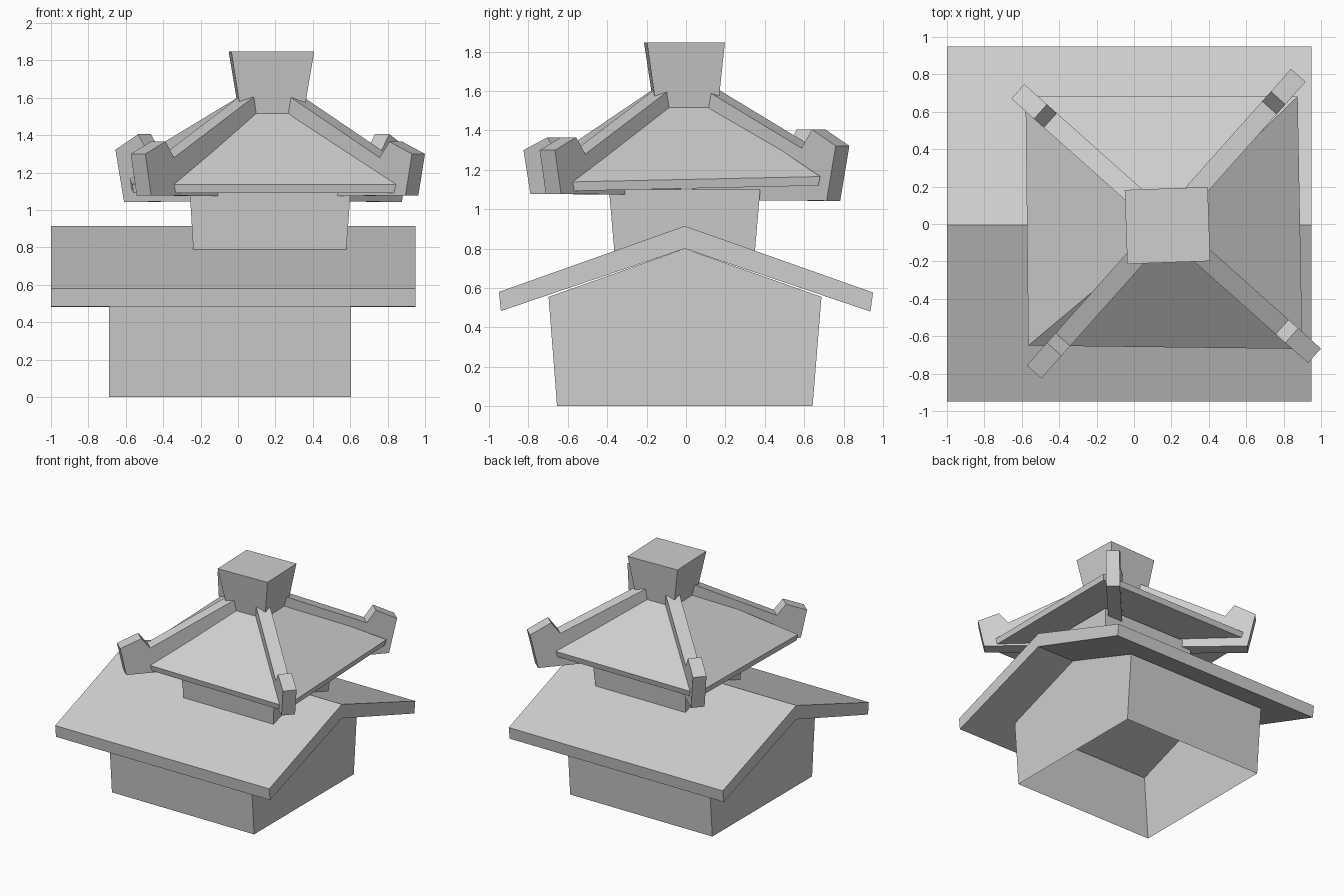
import bpy
from math import cos, sin, radians

if "Cube" in bpy.data.objects:
    bpy.data.objects.remove(bpy.data.objects["Cube"], do_unlink=True)

grey = bpy.data.materials.new("pale_grey")
grey.use_nodes = True
colour = (0.62, 0.62, 0.62, 1)
grey.diffuse_color = colour
grey.node_tree.nodes["Principled BSDF"].inputs["Base Color"].default_value = colour


def add_object(name, verts, faces):
    mesh = bpy.data.meshes.new(name)
    mesh.from_pydata(verts, [], faces)
    mesh.materials.append(grey)
    obj = bpy.data.objects.new(name, mesh)
    bpy.context.collection.objects.link(obj)
    return obj


def loft(name, lower, upper, bottom=True, skip=()):
    """Join two matching counter-clockwise rings; skip leaves out side faces."""
    n = len(lower)
    faces = [(i, (i + 1) % n, n + (i + 1) % n, n + i)
             for i in range(n) if i not in skip]
    faces.append(tuple(range(n, 2 * n)))
    if bottom:
        faces.append(tuple(reversed(range(n))))
    return add_object(name, lower + upper, faces)


def rect(cx, cy, hx, hy, z, turn=0.0):
    c, s = cos(radians(turn)), sin(radians(turn))
    return [(cx + x * c - y * s, cy + x * s + y * c, z)
            for x, y in ((-hx, -hy), (hx, -hy), (hx, hy), (-hx, hy))]


def along_x(name, profile, x0, x1, skip=()):
    """Extrude a (y, z) profile along x."""
    return loft(name, [(x0, y, z) for y, z in profile],
                [(x1, y, z) for y, z in profile], skip=skip)


# House walls: gabled prism, open underneath and closed by the roof above
along_x("house_walls",
        [(-0.655, 0), (0.643, 0), (0.688, 0.555), (-0.006, 0.80), (-0.698, 0.555)],
        -0.69, 0.605, skip=(0, 2, 3))

# Gable roof slab
along_x("gable_roof",
        [(-0.94, 0.483), (-0.006, 0.80), (0.937, 0.48),
         (0.95, 0.577), (-0.006, 0.915), (-0.95, 0.58)],
        -1.0, 0.95)

# Neck of the tower, widening upwards
loft("tower_neck", rect(0.17, -0.007, 0.409, 0.357, 0.785),
     rect(0.172, -0.007, 0.43, 0.384, 1.1))

# Hipped tower roof with a thin eave, slightly higher at the back
corners = [(-0.565, -0.65), (0.90, -0.668), (0.875, 0.682), (-0.58, 0.685)]
eave_z = [1.137, 1.137, 1.166, 1.166]
top = [(x, y, z) for (x, y), z in zip(corners, eave_z)]
under = [(x * 0.99, y * 0.985, z - 0.046) for x, y, z in top]
loft("tower_eave", under, top)
loft("tower_roof", top, rect(0.178, 0, 0.165, 0.155, 1.518, 2), bottom=False)

# Flared cap on top
loft("tower_cap", rect(0.178, 0, 0.165, 0.155, 1.5, 2),
     rect(0.179, -0.008, 0.222, 0.198, 1.848, 2))

# Four hip beams with upturned ends, as (radius, height) profiles
front_beam = [(0.1, 1.072), (1.015, 1.078), (1.062, 1.30),
              (0.9, 1.365), (0.83, 1.28), (0.1, 1.65)]
back_beam = [(0.1, 1.048), (1.0, 1.043), (1.062, 1.322),
             (0.9, 1.405), (0.83, 1.31), (0.1, 1.64)]
beams = {"back_left": (48.3, back_beam), "back_right": (138.3, back_beam),
         "front_right": (228.3, front_beam), "front_left": (318.3, front_beam)}
for side, (angle, profile) in beams.items():
    c, s = cos(radians(angle)), sin(radians(angle))

    def ring(w):
        return [(0.172 + r * c - w * s, 0.002 + r * s + w * c, z) for r, z in profile]

    loft("hip_beam_" + side, ring(0.052), ring(-0.052))
